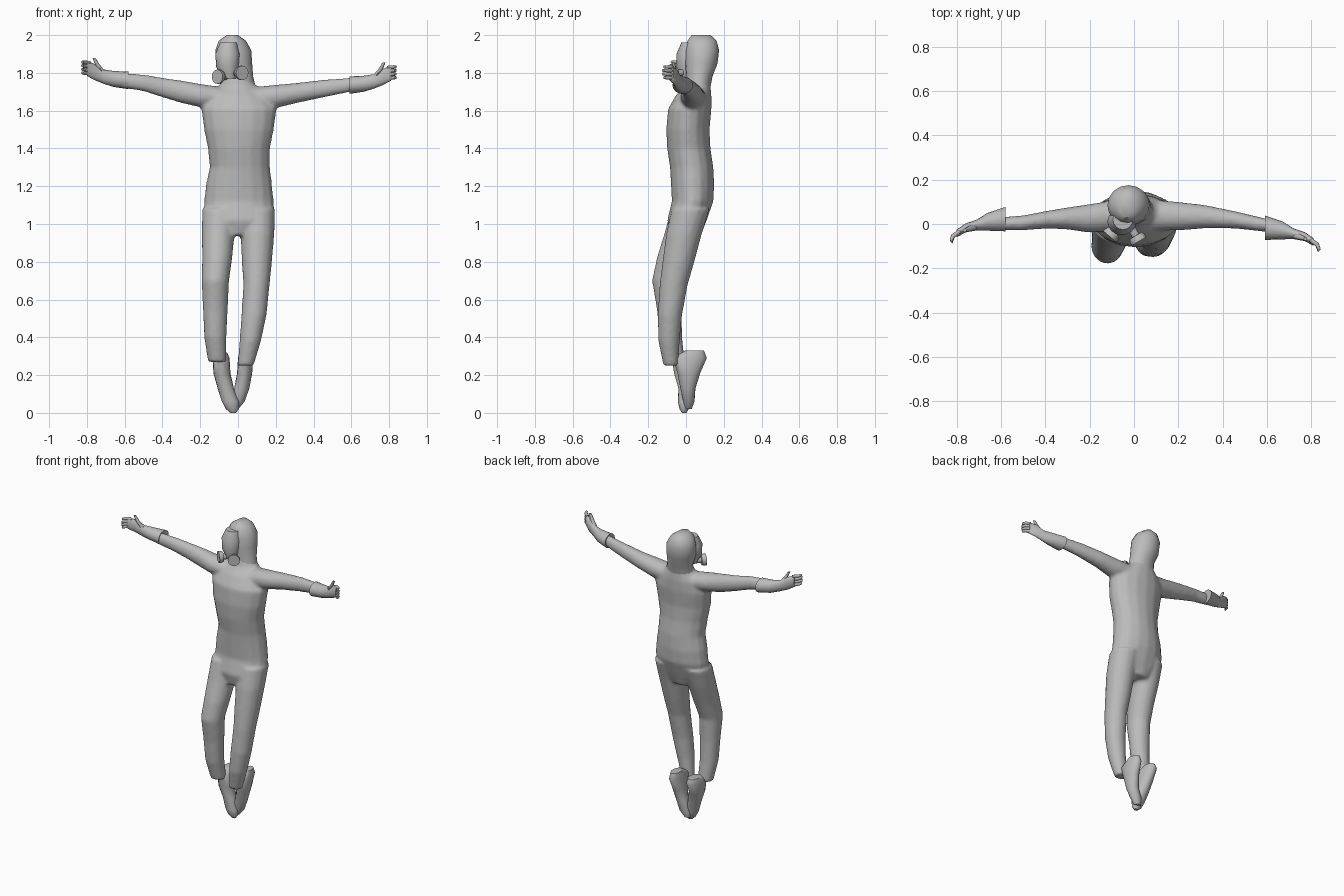
import bpy
import bmesh
import math
from mathutils import Vector

default_cube = bpy.data.objects.get("Cube")
if default_cube:
    bpy.data.objects.remove(default_cube, do_unlink=True)

UNIT = 0.01  # all part sizes below are in hundredths
UP = Vector((0, 0, 1))

# One plain grey for the whole figure
grey = bpy.data.materials.new("plain grey")
grey.use_nodes = True
COLOUR = (0.5, 0.5, 0.5, 1)
grey.diffuse_color = COLOUR
grey.node_tree.nodes["Principled BSDF"].inputs["Base Color"].default_value = COLOUR


def loft(bm, rings, axis=UP, sides=16):
    """Skin a closed tube through elliptical rings (x, y, z, half width, half depth)."""
    axis = Vector(axis).normalized()
    if abs(axis.z) > 0.9:
        across, along = Vector((1, 0, 0)), Vector((0, 1, 0))
    else:
        across, along = UP.cross(axis), UP
    loops = []
    for x, y, z, a, b in rings:
        loop = []
        for i in range(sides):
            t = math.tau * i / sides
            co = Vector((x, y, z)) + across * a * math.cos(t) + along * b * math.sin(t)
            loop.append(bm.verts.new(co * UNIT))
        loops.append(loop)
    for low, high in zip(loops, loops[1:]):
        for i in range(sides):
            j = (i + 1) % sides
            bm.faces.new((low[i], low[j], high[j], high[i]))
    bm.faces.new(loops[0])
    bm.faces.new(loops[-1])


def finish(name, bm, angle=50):
    """Turn a bmesh into a smooth shaded grey object."""
    bmesh.ops.recalc_face_normals(bm, faces=bm.faces)
    mesh = bpy.data.meshes.new(name)
    bm.to_mesh(mesh)
    bm.free()
    mesh.materials.append(grey)
    ob = bpy.data.objects.new(name, mesh)
    bpy.context.collection.objects.link(ob)
    bpy.ops.object.select_all(action="DESELECT")
    ob.select_set(True)
    bpy.context.view_layer.objects.active = ob
    bpy.ops.object.shade_smooth_by_angle(angle=math.radians(angle))
    return ob


# Body suit: torso, legs and arms fused into one skin
suit = bmesh.new()
torso = [
    (0, 0, 94, 9, 8), (0.5, 0.5, 102, 18.5, 10.5), (0.5, 3.5, 112, 18.5, 11),
    (0.5, 3.5, 121, 17.5, 11.5), (1, 3, 130, 16, 11.5), (0.5, 1.5, 140, 16.5, 11.5),
    (0.5, 1, 150, 18.5, 11.5), (0.5, 2, 161, 20, 11.5), (0, 4, 168, 16, 9.5),
    (0, 6, 173, 10, 7), (-1, 6.5, 178, 7, 6.5),
]
right_leg = [
    (-9.5, 2, 108, 9.5, 10), (-10.5, -2, 95, 8.7, 9.5), (-11, -6.5, 82, 8, 9),
    (-12, -10, 70, 7.3, 8), (-12, -9, 55, 6.6, 6.5), (-12, -8, 40, 5.9, 6),
    (-11, -5.5, 27, 4.9, 4.9),
]
left_leg = [
    (10, 2.5, 108, 9.7, 10), (10.3, -1, 95, 9, 9.5), (10, -4, 80, 8, 8.5),
    (9.8, -6.5, 68, 7, 7.5), (8.5, -8.5, 52, 6.7, 6.5), (6.5, -9, 38, 5.7, 5.7),
    (4, -8, 25, 4.3, 4),
]
right_arm = [
    (-8, 4, 167, 7, 5.5), (-20, 2.5, 168, 6.5, 6.2), (-30, 2.5, 170, 5, 6),
    (-39, 2, 172, 4, 5.3), (-50, 0.5, 174.7, 3.4, 4.5), (-62, 0, 176, 2.9, 3.8),
]
left_arm = [
    (8, 4, 167, 7, 5.5), (20, 3.5, 167.5, 6.5, 6.2), (32, 3.3, 169.5, 5.3, 5.3),
    (46, 1.8, 171.8, 3.9, 4.7), (62, -1, 174, 2.9, 3.6),
]
for rings in (torso, right_leg, left_leg):
    loft(suit, rings)
for rings in (right_arm, left_arm):
    loft(suit, rings, axis=(1, 0, 0))
body_suit = finish("body_suit", suit)
fuse = body_suit.modifiers.new("fuse", "REMESH")
fuse.mode = "VOXEL"
fuse.voxel_size = 0.011
fuse.use_smooth_shade = True
relax = body_suit.modifiers.new("relax", "SMOOTH")
relax.factor = 0.5
relax.iterations = 5

# Boots, toes pointing down and crossing
boots = {
    "right_boot": [
        (-9, 4, 32, 3.2, 5), (-9, 1.5, 29, 4.5, 9), (-8.5, 0, 21, 4.5, 6.3),
        (-6.5, 0, 13, 4.3, 4), (-4, -1, 6, 4.5, 3.3), (-3, -1, 2, 3.4, 2.4),
        (-2.5, -1, 0, 1.5, 1.2),
    ],
    "left_boot": [
        (4, 4.5, 33, 3, 5), (4, 2, 29, 4, 9), (3.5, 1.5, 21, 4, 6),
        (2, 1, 13, 4, 4), (-0.5, 1.5, 6, 4, 3), (-2, 1, 2, 2.2, 2),
    ],
}
for name, rings in boots.items():
    bm = bmesh.new()
    loft(bm, rings)
    finish(name, bm)

# Hood over the head
bm = bmesh.new()
loft(bm, [
    (0, 6, 170, 10, 6.5), (-0.5, 7, 178, 8.5, 7), (-2, 8, 185, 9.5, 8.7),
    (-2.5, 8.5, 192, 9.5, 9), (-3, 8.5, 197, 7.2, 7.7), (-3, 8, 200, 3, 5),
])
finish("hood", bm)

# Face piece with a muzzle and two round filters
bm = bmesh.new()
loft(bm, [
    (-4.5, 1, 177, 3.5, 4.5), (-5.5, 1, 183, 6, 6), (-5.5, 1, 190, 6.5, 6),
    (-5, 2, 196, 4.5, 4.5),
])
finish("face_mask", bm)


def filter_can(name, centre, direction):
    """A stem and a flat drum pointing along the direction."""
    direction = Vector(direction).normalized()
    bm = bmesh.new()
    steps = [(-5, 1.8), (-1.5, 1.8), (-1.4, 3.2), (0, 3.8), (1.5, 3.8)]
    loft(bm, [(*(Vector(centre) + direction * d), r, r) for d, r in steps], direction)
    finish(name, bm, 35)


filter_can("left_filter", (1.5, -6.5, 180), (0.5, -0.85, 0))
filter_can("right_filter", (-10, -4.5, 178), (-0.65, -0.75, 0))


# Gloves: flared cuff, palm, four fingers and a raised thumb
def glove(side, s, base):
    def place(rings):
        return [(base[0] + s * x, base[1] + y, base[2] + z, a, b)
                for x, y, z, a, b in rings]

    bm = bmesh.new()
    loft(bm, place([
        (0, 0, 0, 5.5, 4.6), (8, -1.2, 0.8, 4, 4.2), (13, -2.7, 2, 2.4, 3.8),
        (18, -4, 4.5, 2, 4.3), (22, -6.5, 6.3, 1.7, 3.9),
    ]), axis=(s, 0, 0))
    for i in range(4):
        z = 3.7 + 1.9 * i
        reach = 1 if i in (1, 2) else 0.3
        loft(bm, place([
            (20.5, -5.5, z, 1, 0.95), (23.5, -7.5, z + 0.2, 1, 0.95),
            (24.5, -9.5 - reach, z + 0.3, 0.8, 0.8),
        ]), axis=(s, -1, 0), sides=8)
    loft(bm, place([
        (14, -3.5, 5, 1.6, 1.6), (16.5, -4.5, 8.5, 1.2, 1.2), (18.3, -5, 12, 0.8, 0.8),
    ]), sides=8)
    finish(side + "_glove", bm)


glove("right", -1, (-58, 2.2, 176))
glove("left", 1, (59, -1.7, 173.5))
